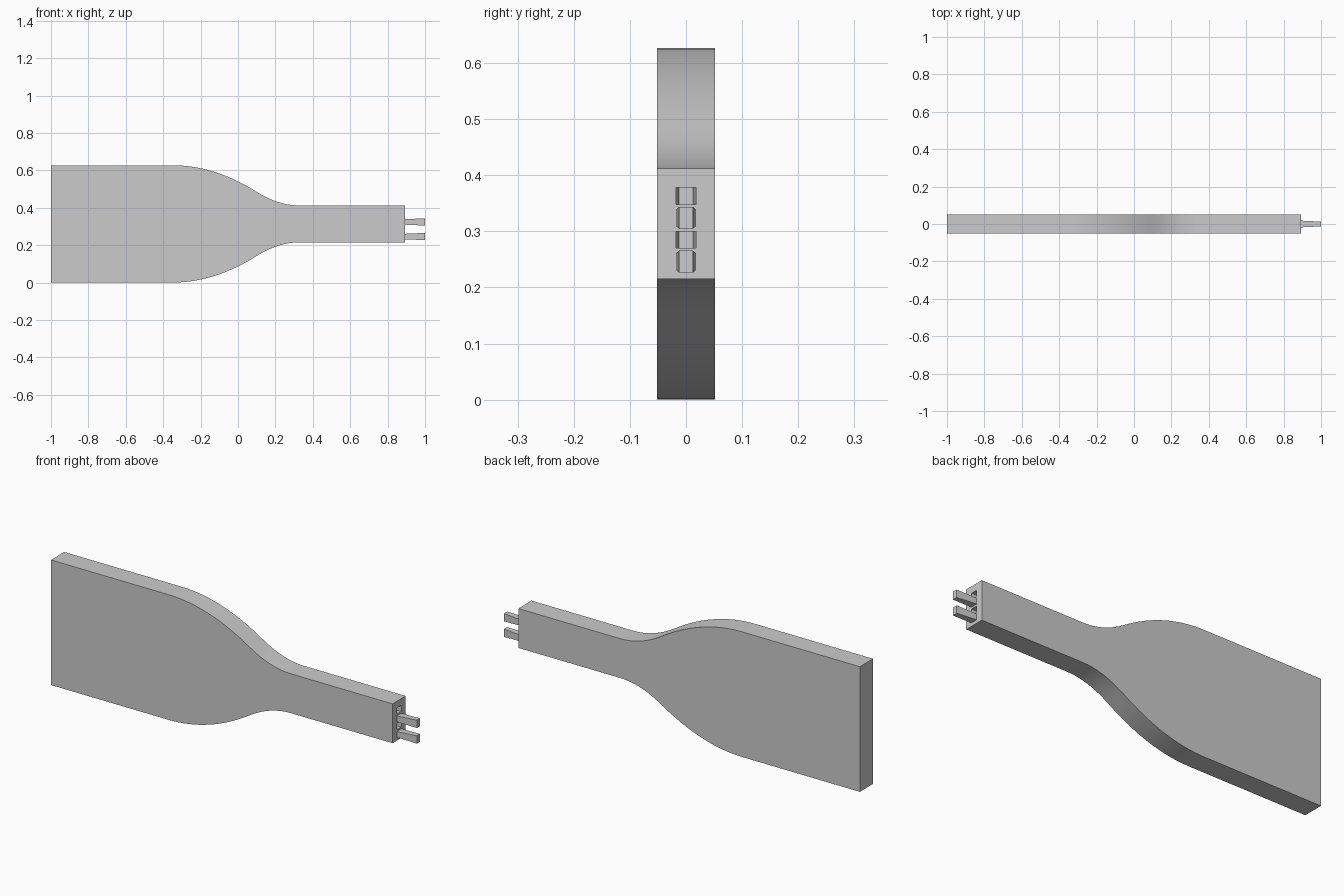
import bpy
import bmesh

if "Cube" in bpy.data.objects:
    bpy.data.objects.remove(bpy.data.objects["Cube"])

MID, HALF_T = 0.3135, 0.052       # centre height, half thickness
WIDE, NECK = 0.3135, 0.0985       # half heights of the blade and the neck
LEFT, FACE, TIP = -1.0, 0.893, 1.0
START, BEND, END = -0.35, 0.10, 0.33

grey = bpy.data.materials.new("plain grey")
grey.use_nodes = True
colour = (0.6, 0.6, 0.6, 1)
grey.diffuse_color = colour
grey.node_tree.nodes["Principled BSDF"].inputs["Base Color"].default_value = colour


def finish(name, bm):
    bmesh.ops.recalc_face_normals(bm, faces=bm.faces)
    mesh = bpy.data.meshes.new(name)
    bm.to_mesh(mesh)
    bm.free()
    mesh.materials.append(grey)
    ob = bpy.data.objects.new(name, mesh)
    bpy.context.collection.objects.link(ob)
    return ob


def half_height(x):
    """Shoulder made of two arcs that meet at the bend."""
    drop = WIDE - NECK
    share = (BEND - START) / (END - START)
    if x < BEND:
        return WIDE - drop * share * ((x - START) / (BEND - START)) ** 2
    return NECK + drop * (1 - share) * ((END - x) / (END - BEND)) ** 2


def wedge(name, z, x0, x1, y0, h0, y1, h1):
    """Tapered peg from x0 to x1 with half sizes y, h at each end."""
    bm = bmesh.new()
    rings = []
    for x, y, h in ((x0, y0, h0), (x1, y1, h1)):
        rings.append([bm.verts.new((x, sy * y, z + sz * h))
                      for sy, sz in ((-1, -1), (1, -1), (1, 1), (-1, 1))])
    for ring in rings:
        bm.faces.new(ring)
    for i in range(4):
        j = (i + 1) % 4
        bm.faces.new((rings[0][i], rings[0][j], rings[1][j], rings[1][i]))
    return finish(name, bm)


# Body: mirrored outline, extruded through its thickness
steps = 24
upper = [(LEFT, WIDE)]
for i in range(steps + 1):
    x = START + (END - START) * i / steps
    upper.append((x, half_height(x)))
upper.append((FACE, NECK))
outline = [(x, MID + h) for x, h in upper] + [(x, MID - h) for x, h in reversed(upper)]
bm = bmesh.new()
side = bm.faces.new([bm.verts.new((x, -HALF_T, z)) for x, z in outline])
new = bmesh.ops.extrude_face_region(bm, geom=[side])["geom"]
bmesh.ops.translate(bm, vec=(0, 2 * HALF_T, 0),
                    verts=[v for v in new if isinstance(v, bmesh.types.BMVert)])
body = finish("body", bm)

# Dovetail sockets cut into the neck end
for z in (0.285, 0.363):
    cutter = wedge("socket_cutter", z, FACE + 0.001, FACE - 0.107, 0.018, 0.015, 0.0125, 0.0195)
    cutter.hide_render = True
    mod = body.modifiers.new("socket", 'BOOLEAN')
    mod.object = cutter
    mod.solver = 'EXACT'
    bpy.context.view_layer.objects.active = body
    bpy.ops.object.modifier_apply(modifier=mod.name)
    bpy.data.objects.remove(cutter)

# Dovetail prongs
for name, z in (("lower_prong", 0.246), ("upper_prong", 0.324)):
    wedge(name, z, FACE, TIP, 0.018, 0.0145, 0.0125, 0.0195)

bpy.ops.object.select_all(action='DESELECT')
body.select_set(True)
bpy.context.view_layer.objects.active = body
bpy.ops.object.shade_smooth_by_angle()
